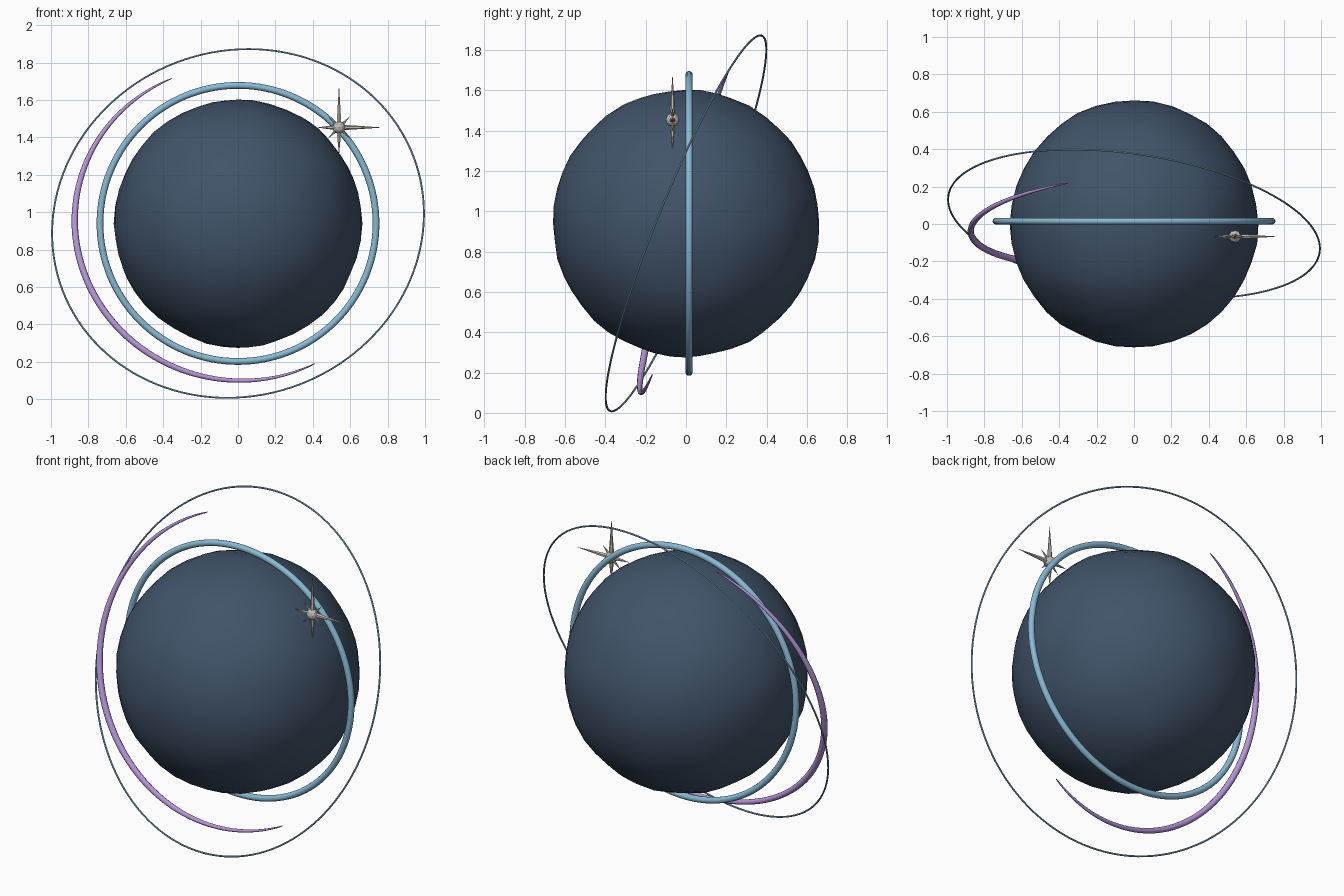
import bpy, math
from mathutils import Vector, noise

if "Cube" in bpy.data.objects:
    bpy.data.objects.remove(bpy.data.objects["Cube"])

CENTRE = Vector((0, 0, 0.94))


def material(name, rgb):
    mat = bpy.data.materials.new(name)
    mat.use_nodes = True
    mat.diffuse_color = (*rgb, 1)
    mat.node_tree.nodes["Principled BSDF"].inputs["Base Color"].default_value = (*rgb, 1)
    return mat


NAVY = material("dark slate blue", (0.053, 0.088, 0.142))
BLUE = material("sky blue", (0.25, 0.49, 0.66))
VIOLET = material("soft violet", (0.46, 0.30, 0.68))
SILVER = material("warm silver", (0.54, 0.51, 0.48))


def finish(name, mat, smooth=True):
    obj = bpy.context.object
    obj.name = name
    obj.data.materials.append(mat)
    if smooth:
        bpy.ops.object.shade_smooth_by_angle(angle=math.radians(40))
    return obj


def ring(name, centre, normal, radius, tube, sides):
    bpy.ops.mesh.primitive_torus_add(
        major_radius=radius, minor_radius=tube, major_segments=128,
        minor_segments=sides, location=centre,
        rotation=Vector(normal).to_track_quat("Z", "Y").to_euler())
    return finish(name, BLUE)


# Slightly lumpy globe
bpy.ops.mesh.primitive_ico_sphere_add(subdivisions=4, radius=0.662, location=CENTRE)
globe = finish("globe", NAVY)
for v in globe.data.vertices:
    v.co *= 1 + 0.013 * noise.noise(v.co * 5)

# Upright ring and thin tilted orbit
ring("main_ring", CENTRE + Vector((0, 0.015, 0)), (0, -1, 0), 0.738, 0.018, 12)
ring("outer_orbit", CENTRE, (-0.14, -0.915, 0.37), 1.004, 0.005, 8)

# Tapered crescent lying in a tilted plane
normal = Vector((0.072, -1, 0.289)).normalized()
side = (Vector((1, 0, 0)) - normal * normal.x).normalized()
up = side.cross(normal)
if up.z < 0:
    up.negate()
curve = bpy.data.curves.new("crescent_arc", "CURVE")
curve.dimensions = "3D"
curve.bevel_depth = 0.018
curve.bevel_resolution = 3
curve.use_fill_caps = True
STEPS = 72
spline = curve.splines.new("POLY")
spline.points.add(STEPS)
for i, p in enumerate(spline.points):
    t = i / STEPS
    angle = math.radians(114 + 184 * t)
    pos = CENTRE + Vector((0, 0.02, 0)) + 0.875 * (side * math.cos(angle) + up * math.sin(angle))
    p.co = (*pos, 1)
    p.radius = 0.14 + 0.86 * max(math.sin(math.pi * t), 0) ** 0.7
arc = bpy.data.objects.new("crescent_arc", curve)
bpy.context.collection.objects.link(arc)
bpy.ops.object.select_all(action="DESELECT")
arc.select_set(True)
bpy.context.view_layer.objects.active = arc
bpy.ops.object.convert(target="MESH")
finish("crescent_arc", VIOLET)

# Sparkle: faceted core with spikes of different lengths
STAR = Vector((0.54, -0.067, 1.453))
bpy.ops.mesh.primitive_ico_sphere_add(subdivisions=2, radius=0.034, location=STAR)
finish("star_core", SILVER, smooth=False)


def spike(name, direction, length, base):
    direction = Vector(direction).normalized()
    bpy.ops.mesh.primitive_cone_add(
        vertices=6, radius1=base, radius2=0, depth=length,
        location=STAR + direction * length / 2,
        rotation=direction.to_track_quat("Z", "Y").to_euler())
    finish(name, SILVER, smooth=False)


for name, direction, length in (
        ("star_spike_top", (0, 0, 1), 0.23), ("star_spike_left", (1, 0, 0), 0.235),
        ("star_spike_bottom", (0, 0, -1), 0.15), ("star_spike_right", (-1, 0, 0), 0.12)):
    spike(name, direction, length, 0.016)
for x in (-1, 1):
    for z in (-1, 1):
        spike("star_diagonal_spike", (x, 0, z), 0.085, 0.012)
